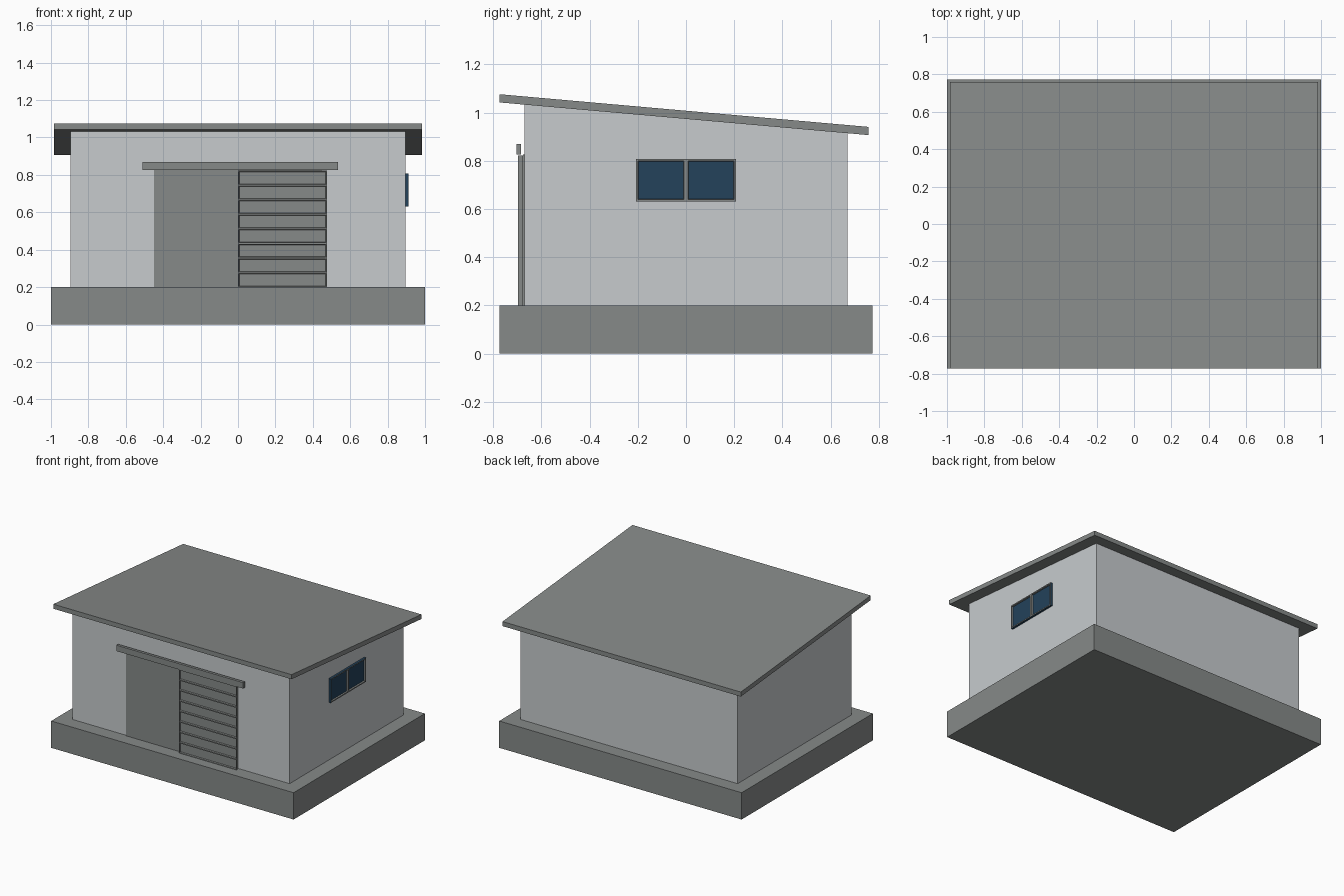
import bpy
import bmesh

cube = bpy.data.objects.get("Cube")
if cube:
    bpy.data.objects.remove(cube, do_unlink=True)


def make_material(name, rgb):
    mat = bpy.data.materials.new(name)
    mat.use_nodes = True
    mat.diffuse_color = (*rgb, 1)
    mat.node_tree.nodes["Principled BSDF"].inputs["Base Color"].default_value = (*rgb, 1)
    return mat


WALL = make_material("pale_wall", (0.57, 0.60, 0.615))
GREY = make_material("mid_grey", (0.24, 0.255, 0.25))
GLASS = make_material("dark_blue_glass", (0.017, 0.054, 0.103))


def finish(name, bm, *mats):
    bmesh.ops.recalc_face_normals(bm, faces=bm.faces)
    mesh = bpy.data.meshes.new(name)
    bm.to_mesh(mesh)
    bm.free()
    for mat in mats:
        mesh.materials.append(mat)
    obj = bpy.data.objects.new(name, mesh)
    bpy.context.collection.objects.link(obj)
    return obj


def add_box(bm, xs, ys, zs):
    verts = bmesh.ops.create_cube(bm, size=1)["verts"]
    for v in verts:
        v.co = [r[0] if c < 0 else r[1] for c, r in zip(v.co, (xs, ys, zs))]
    return verts


def box(name, xs, ys, zs, mat):
    bm = bmesh.new()
    add_box(bm, xs, ys, zs)
    return finish(name, bm, mat)


def extruded_profile(name, half_width, profile, mat):
    """Extrude a side profile of (y, z) points across x."""
    bm = bmesh.new()
    face = bm.faces.new([bm.verts.new((-half_width, y, z)) for y, z in profile])
    moved = bmesh.ops.extrude_face_region(bm, geom=[face])["geom"]
    bmesh.ops.translate(bm, vec=(2 * half_width, 0, 0),
                        verts=[g for g in moved if isinstance(g, bmesh.types.BMVert)])
    return finish(name, bm, mat)


def roof_underside(y):
    return 1.042 - 0.0885 * (y + 0.775)


# Foundation slab, walls and sloping roof
BASE_TOP = 0.2
box("foundation", (-1, 1), (-0.773, 0.773), (0, BASE_TOP), GREY)
Y = 0.67
extruded_profile("walls", 0.895, [(-Y, BASE_TOP), (Y, BASE_TOP),
                                  (Y, roof_underside(Y)), (-Y, roof_underside(-Y))], WALL)
FRONT, BACK, THICK = -0.773, 0.758, 0.034
extruded_profile("roof", 0.983, [(FRONT, roof_underside(FRONT)), (BACK, roof_underside(BACK)),
                                 (BACK, roof_underside(BACK) + THICK),
                                 (FRONT, roof_underside(FRONT) + THICK)], GREY)

# Doorway panel and the rail above it
box("doorway_panel", (-0.45, 0.45), (-0.677, -0.66), (BASE_TOP, 0.825), GREY)
box("door_rail", (-0.51, 0.535), (-0.704, -0.684), (0.826, 0.87), GREY)

# Sliding door with a column of recessed panels
bm = bmesh.new()
PANELS, PITCH = 8, 0.0778
for i in range(PANELS):
    z = BASE_TOP + i * PITCH
    add_box(bm, (0, 0.475), (-0.697, -0.676), (z, z + PITCH))
bmesh.ops.remove_doubles(bm, verts=bm.verts, dist=0.0001)
bm.normal_update()
fronts = [f for f in bm.faces if f.normal.y < -0.9]
bmesh.ops.inset_individual(bm, faces=fronts, thickness=0.006)
bmesh.ops.inset_individual(bm, faces=fronts, thickness=0.004, depth=-0.01)
# Drop the inner dividers between stacked panels
inner = [f for f in bm.faces if all(len(e.link_faces) > 2 for e in f.edges)]
bmesh.ops.delete(bm, geom=inner, context="FACES_ONLY")
finish("sliding_door", bm, GREY)

# Side window: glass body with a grey face frame around two recessed panes
bm = bmesh.new()
for ys in ((-0.208, 0), (0, 0.208)):
    add_box(bm, (0.88, 0.912), ys, (0.63, 0.808))
bmesh.ops.remove_doubles(bm, verts=bm.verts, dist=0.0001)
bm.normal_update()
panes = [f for f in bm.faces if f.normal.x > 0.9 and f.calc_center_median().x > 0.9]
frame = bmesh.ops.inset_individual(bm, faces=panes, thickness=0.012)["faces"]
for f in frame:
    f.material_index = 1
reveal = bmesh.ops.inset_individual(bm, faces=panes, thickness=0.003, depth=-0.01)["faces"]
for f in reveal:
    f.material_index = 1
for f in panes:
    f.material_index = 0
finish("side_window", bm, GLASS, GREY)
